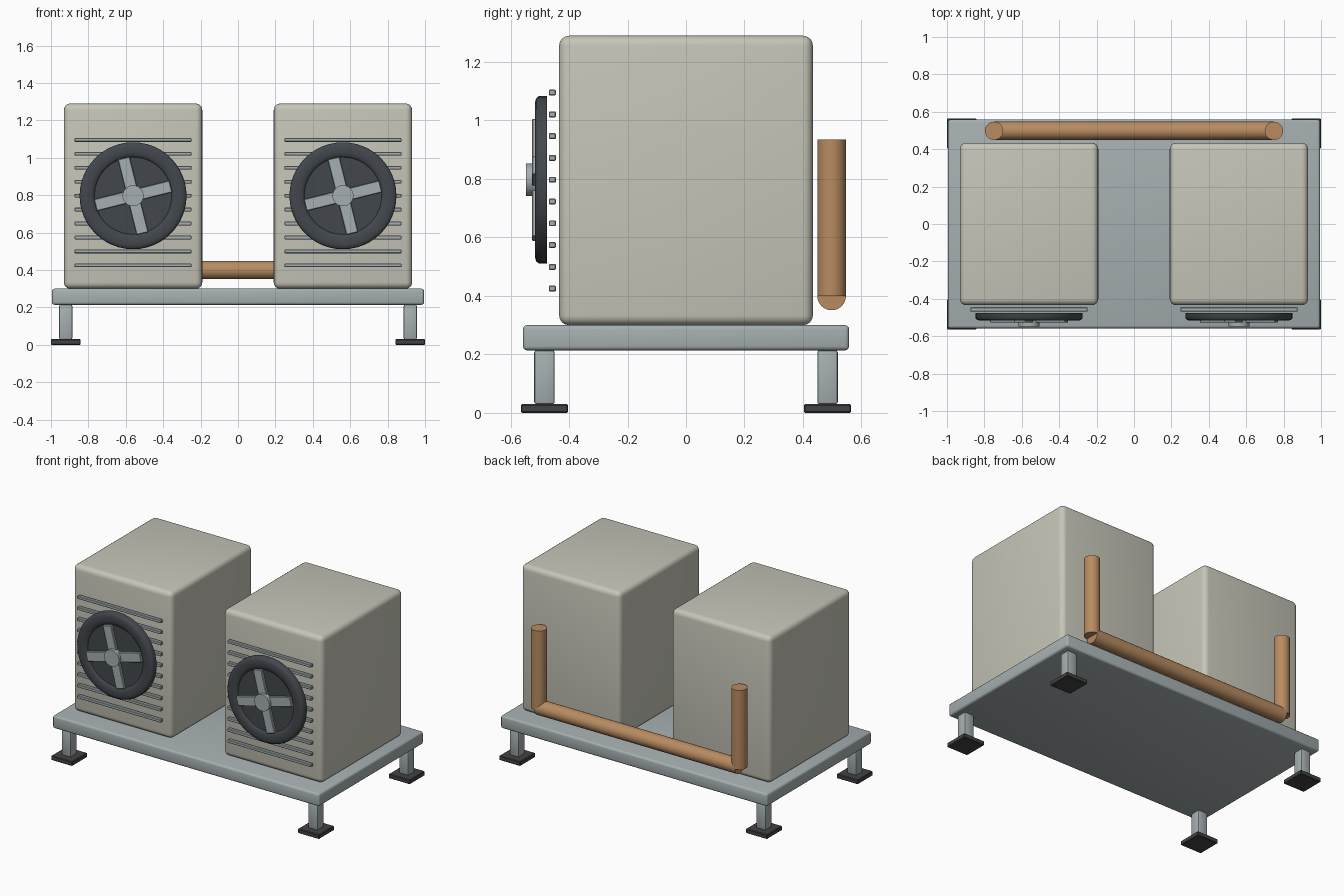
import bpy
import bmesh
from math import pi, radians
from mathutils import Matrix

old = bpy.data.objects.get("Cube")
if old:
    bpy.data.objects.remove(old, do_unlink=True)


def material(name, rgb):
    mat = bpy.data.materials.new(name)
    mat.use_nodes = True
    color = (*rgb, 1)
    mat.diffuse_color = color
    bsdf = mat.node_tree.nodes["Principled BSDF"]
    bsdf.inputs["Base Color"].default_value = color
    bsdf.inputs["Roughness"].default_value = 0.6
    return mat


CREAM = material("cream_paint", (0.57, 0.56, 0.48))
STEEL = material("grey_steel", (0.38, 0.43, 0.44))
COPPER = material("copper", (0.48, 0.26, 0.12))
DARK = material("dark_plastic", (0.055, 0.064, 0.073))
RUBBER = material("black_rubber", (0.055, 0.055, 0.06))


def finish(name, bm, mat, smooth_angle=35):
    bmesh.ops.recalc_face_normals(bm, faces=bm.faces)
    mesh = bpy.data.meshes.new(name)
    bm.to_mesh(mesh)
    bm.free()
    mesh.materials.append(mat)
    obj = bpy.data.objects.new(name, mesh)
    bpy.context.collection.objects.link(obj)
    bpy.ops.object.select_all(action="DESELECT")
    obj.select_set(True)
    bpy.context.view_layer.objects.active = obj
    bpy.ops.object.shade_smooth_by_angle(angle=radians(smooth_angle))
    return obj


def box(name, center, size, mat, bevel=0, segments=3, spin=0):
    """Bevelled box; spin turns it about the y axis."""
    bm = bmesh.new()
    bmesh.ops.create_cube(bm, size=1)
    bmesh.ops.scale(bm, vec=size, verts=bm.verts)
    if bevel:
        bmesh.ops.bevel(bm, geom=bm.edges[:], offset=bevel, segments=segments,
                        profile=0.5, affect="EDGES")
    place = Matrix.Translation(center) @ Matrix.Rotation(spin, 4, "Y")
    bmesh.ops.transform(bm, matrix=place, verts=bm.verts)
    return finish(name, bm, mat)


def cylinder(name, center, radius, length, axis, mat, sides=32):
    bm = bmesh.new()
    bmesh.ops.create_cone(bm, cap_ends=True, segments=sides,
                          radius1=radius, radius2=radius, depth=length)
    turn = {"X": Matrix.Rotation(pi / 2, 4, "Y"),
            "Y": Matrix.Rotation(pi / 2, 4, "X"),
            "Z": Matrix.Identity(4)}[axis]
    bmesh.ops.transform(bm, matrix=Matrix.Translation(center) @ turn, verts=bm.verts)
    return finish(name, bm, mat)


def ring(name, center, profile, mat, sides=48):
    """Closed (radius, y) profile turned about the y axis."""
    bm = bmesh.new()
    verts = [bm.verts.new((r, y, 0)) for r, y in profile]
    edges = [bm.edges.new((v, verts[i - 1])) for i, v in enumerate(verts)]
    bmesh.ops.spin(bm, geom=verts + edges, cent=(0, 0, 0), axis=(0, 1, 0),
                   angle=2 * pi, steps=sides, use_merge=True)
    bmesh.ops.remove_doubles(bm, verts=bm.verts, dist=0.0005)
    bmesh.ops.translate(bm, vec=center, verts=bm.verts)
    return finish(name, bm, mat, 75)


# Platform with legs and pads
box("platform", (0, 0, 0.257), (1.99, 1.116, 0.086), STEEL, 0.014)
for side, sx in (("right", -1), ("left", 1)):
    for end, sy in (("front", -1), ("back", 1)):
        x, y = sx * 0.921, sy * 0.484
        box(f"{end}_{side}_leg", (x, y, 0.122), (0.07, 0.07, 0.185), STEEL, 0.008, 2)
        box(f"{end}_{side}_foot", (x, y, 0.015), (0.158, 0.161, 0.03), RUBBER, 0.004, 1)

# Rounded ring section for the fan shrouds
RIM = [(0.205, 0.021), (0.205, -0.008), (0.216, -0.017), (0.235, -0.021),
       (0.262, -0.021), (0.278, -0.017), (0.286, -0.008), (0.286, 0.021)]

# Two fan cabinets
for side, x in (("right", -0.561), ("left", 0.561)):
    box(f"{side}_cabinet", (x, 0, 0.795), (0.74, 0.868, 0.99), CREAM, 0.034, 4)
    for i in range(10):
        box(f"{side}_grille_slat_{i + 1}", (x, -0.457, 0.425 + i * 0.0745),
            (0.625, 0.024, 0.02), STEEL, 0.003, 1)
    fan_z = 0.797
    ring(f"{side}_fan_rim", (x, -0.496, fan_z), RIM, DARK)
    cylinder(f"{side}_fan_backplate", (x, -0.49, fan_z), 0.207, 0.03, "Y", DARK, 48)
    for i in range(2):
        box(f"{side}_fan_blade_pair_{i + 1}", (x, -0.517, fan_z),
            (0.415, 0.02, 0.064), STEEL, 0.003, 1, radians(-14) + i * pi / 2)
    cylinder(f"{side}_fan_hub", (x, -0.53, fan_z), 0.056, 0.034, "Y", STEEL)

# Copper pipe run behind the cabinets
cylinder("cross_pipe", (0, 0.498, 0.4), 0.049, 1.496, "X", COPPER)
for side, x in (("right", -0.748), ("left", 0.748)):
    cylinder(f"{side}_riser_pipe", (x, 0.498, 0.667), 0.049, 0.535, "Z", COPPER)
